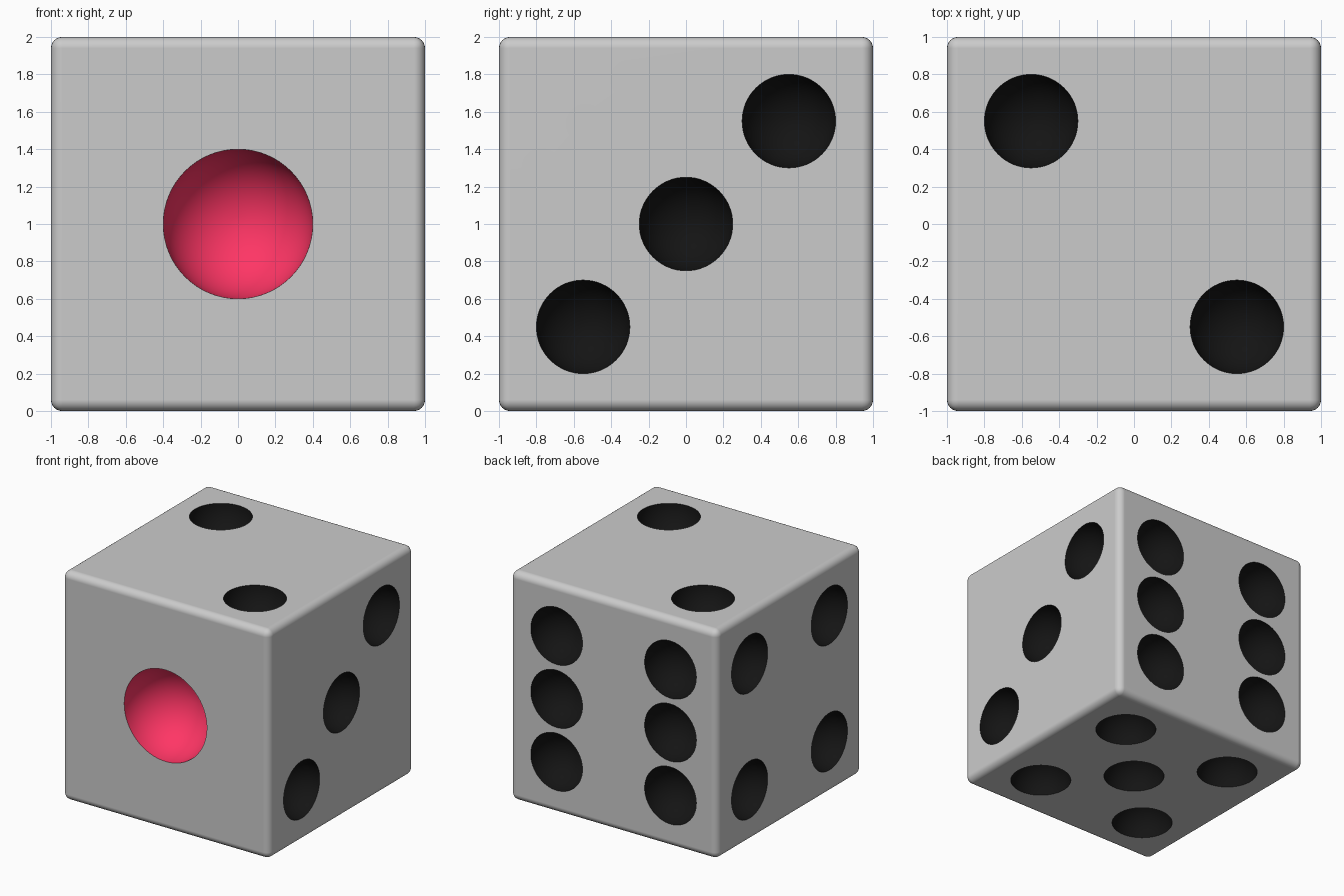
import bpy, bmesh, math
from mathutils import Matrix, Vector

if "Cube" in bpy.data.objects:
    bpy.data.objects.remove(bpy.data.objects["Cube"])


def material(name, rgb):
    m = bpy.data.materials.new(name)
    m.diffuse_color = (*rgb, 1)
    m.use_nodes = True
    m.node_tree.nodes["Principled BSDF"].inputs["Base Color"].default_value = m.diffuse_color
    return m


grey = material("body_grey", (0.8, 0.8, 0.8))
black = material("pip_black", (0.007, 0.007, 0.007))
red = material("pip_red", (1.0, 0.036, 0.13))

# Rounded cube body
bpy.ops.mesh.primitive_cube_add(size=2, location=(0, 0, 1))
die = bpy.context.object
die.name = "die_body"
die.data.materials.append(grey)
bevel = die.modifiers.new("rounded_edges", 'BEVEL')
bevel.width = 0.06
bevel.segments = 6

# Pip layouts in each face's own (u, v) coordinates
D = 0.55
corners = [(u, v) for u in (-D, D) for v in (-D, D)]
X, Y, Z = Vector((1, 0, 0)), Vector((0, 1, 0)), Vector((0, 0, 1))
faces = [  # normal, u axis, v axis, pips
    (-Y, X, Z, [(0, 0)]),
    (Z, X, Y, [(-D, D), (D, -D)]),
    (X, Y, Z, [(-D, -D), (0, 0), (D, D)]),
    (-X, Y, Z, corners),
    (-Z, X, Y, corners + [(0, 0)]),
    (Y, X, Z, corners + [(-D, 0), (D, 0)]),
]

# Spheres that scoop out half-round pips
bm = bmesh.new()
for n, u, v, pips in faces:
    is_one = len(pips) == 1
    turn = n.to_track_quat('Z', 'Y').to_matrix().to_4x4()
    for a, b in pips:
        place = Matrix.Translation(Z + n + u * a + v * b) @ turn
        made = bmesh.ops.create_uvsphere(
            bm, u_segments=64, v_segments=31,
            radius=0.4 if is_one else 0.25, matrix=place)
        for f in {f for vert in made["verts"] for f in vert.link_faces}:
            f.material_index = 1 if is_one else 0
mesh = bpy.data.meshes.new("pip_cutter")
bm.to_mesh(mesh)
bm.free()
mesh.materials.append(black)
mesh.materials.append(red)
cutter = bpy.data.objects.new("pip_cutter", mesh)
bpy.context.collection.objects.link(cutter)
cutter.hide_render = True

# Cut the pips
cut = die.modifiers.new("pips", 'BOOLEAN')
cut.operation = 'DIFFERENCE'
cut.solver = 'EXACT'
cut.material_mode = 'TRANSFER'
cut.object = cutter
bpy.context.view_layer.objects.active = die
for name in ("rounded_edges", "pips"):
    bpy.ops.object.modifier_apply(modifier=name)
bpy.data.objects.remove(cutter)

# Smooth edges and dents, crisp pip rims, flat faces
die.select_set(True)
bpy.ops.object.shade_smooth_by_angle(angle=math.radians(30))
weighted = die.modifiers.new("flat_faces", 'WEIGHTED_NORMAL')
weighted.keep_sharp = True
